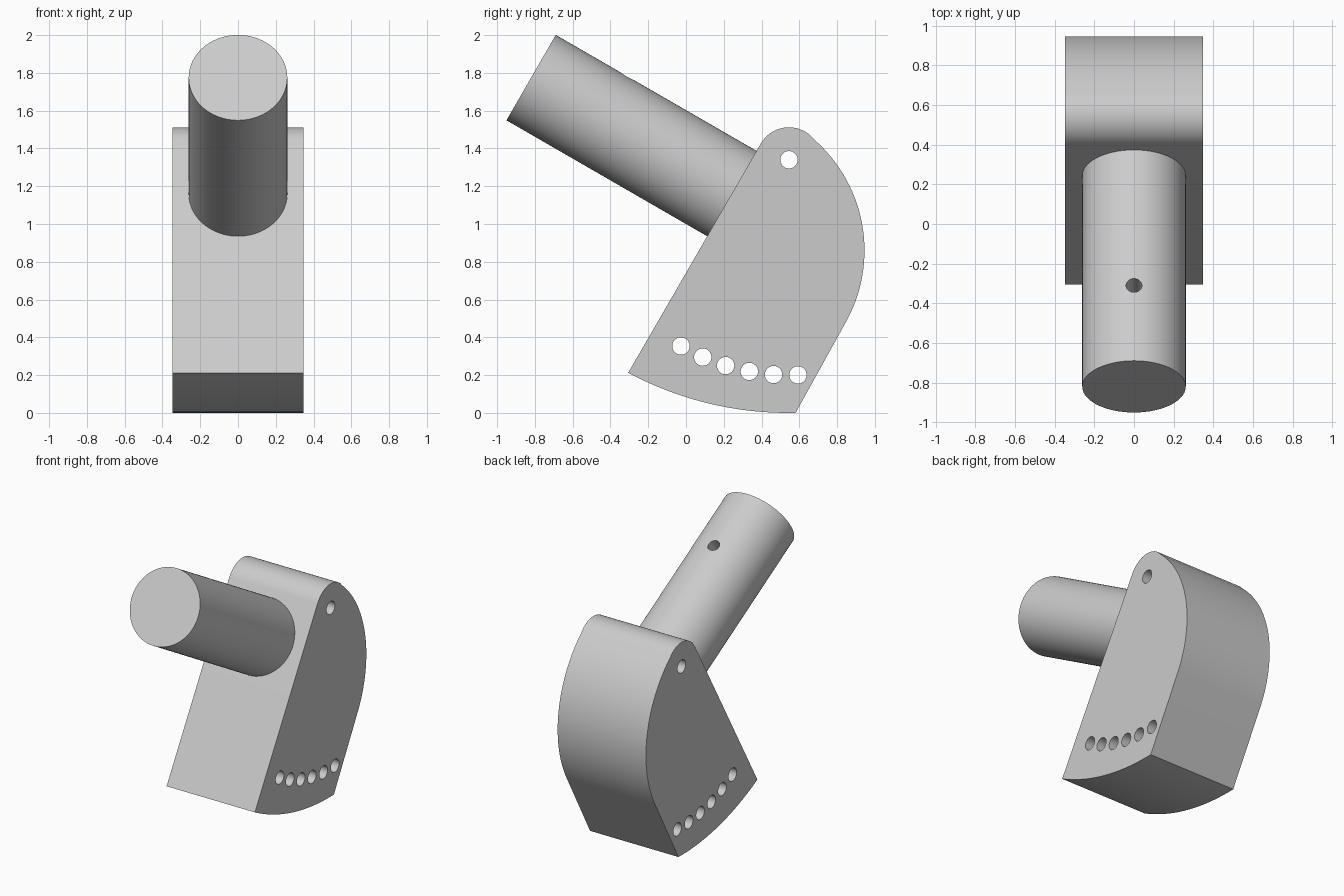
import bpy, bmesh
from math import cos, sin, radians
from mathutils import Vector

if "Cube" in bpy.data.objects:
    bpy.data.objects.remove(bpy.data.objects["Cube"])

grey = bpy.data.materials.new("plain grey")
grey.use_nodes = True
COLOUR = (0.6, 0.6, 0.6, 1)
grey.diffuse_color = COLOUR
grey.node_tree.nodes["Principled BSDF"].inputs["Base Color"].default_value = COLOUR

HALF_WIDTH = 0.347
PIVOT = (0.545, 1.34)


def arc(cy, cz, r, start, end, steps):
    """Points (y, z) along an arc, angles in degrees."""
    angles = [radians(start + (end - start) * i / steps) for i in range(steps + 1)]
    return [(cy + r * cos(a), cz + r * sin(a)) for a in angles]


def rod(name, start, end, radius, sides):
    """Closed cylinder between two points."""
    start, end = Vector(start), Vector(end)
    axis = end - start
    bpy.ops.mesh.primitive_cylinder_add(vertices=sides, radius=radius,
                                        depth=axis.length, location=(start + end) / 2)
    ob = bpy.context.object
    ob.name = name
    ob.rotation_euler = axis.to_track_quat('Z', 'Y').to_euler()
    ob.data.materials.append(grey)
    return ob


def drill(ob, cutter):
    """Cut a hole and discard the cutter."""
    cutter.hide_render = True
    mod = ob.modifiers.new("hole", 'BOOLEAN')
    mod.operation = 'DIFFERENCE'
    mod.solver = 'EXACT'
    mod.object = cutter
    bpy.context.view_layer.update()
    bpy.context.view_layer.objects.active = ob
    bpy.ops.object.modifier_apply(modifier=mod.name)
    bpy.data.objects.remove(cutter)


def smooth(ob):
    bpy.ops.object.select_all(action='DESELECT')
    ob.select_set(True)
    bpy.context.view_layer.objects.active = ob
    bpy.ops.object.shade_smooth_by_angle(angle=radians(30))


# Block: side profile of rounded top, bulging back, straight heel, curved base
profile = arc(*PIVOT, 0.172, 150, 51.6, 16)
profile += arc(0.165, 0.86, 0.78, 51.6, -30, 32)[1:]
profile += arc(0.54, 1.79, 1.79, 271.3, 241.8, 20)

bm = bmesh.new()
side = bm.faces.new([bm.verts.new((-HALF_WIDTH, y, z)) for y, z in profile])
moved = bmesh.ops.extrude_face_region(bm, geom=[side])["geom"]
bmesh.ops.translate(bm, vec=(2 * HALF_WIDTH, 0, 0),
                    verts=[v for v in moved if isinstance(v, bmesh.types.BMVert)])
bmesh.ops.recalc_face_normals(bm, faces=bm.faces)
mesh = bpy.data.meshes.new("block")
bm.to_mesh(mesh)
bm.free()
block = bpy.data.objects.new("block", mesh)
bpy.context.collection.objects.link(block)
mesh.materials.append(grey)

# Cross holes: one pivot hole and six adjustment holes swung around it
holes = [PIVOT] + arc(*PIVOT, 1.14, 239.9, 272.4, 5)
for y, z in holes:
    drill(block, rod("hole_cutter", (-0.5, y, z), (0.5, y, z), 0.046, 32))
smooth(block)

# Round arm, square to the sloping front face
arm = rod("arm", (0, -0.82, 1.775), (0, 0.257, 1.153), 0.261, 96)

# Blind hole in the top of the arm
drill(arm, rod("hole_cutter", (0, -0.44, 1.555), (0, -0.24, 1.901), 0.04, 32))
smooth(arm)
